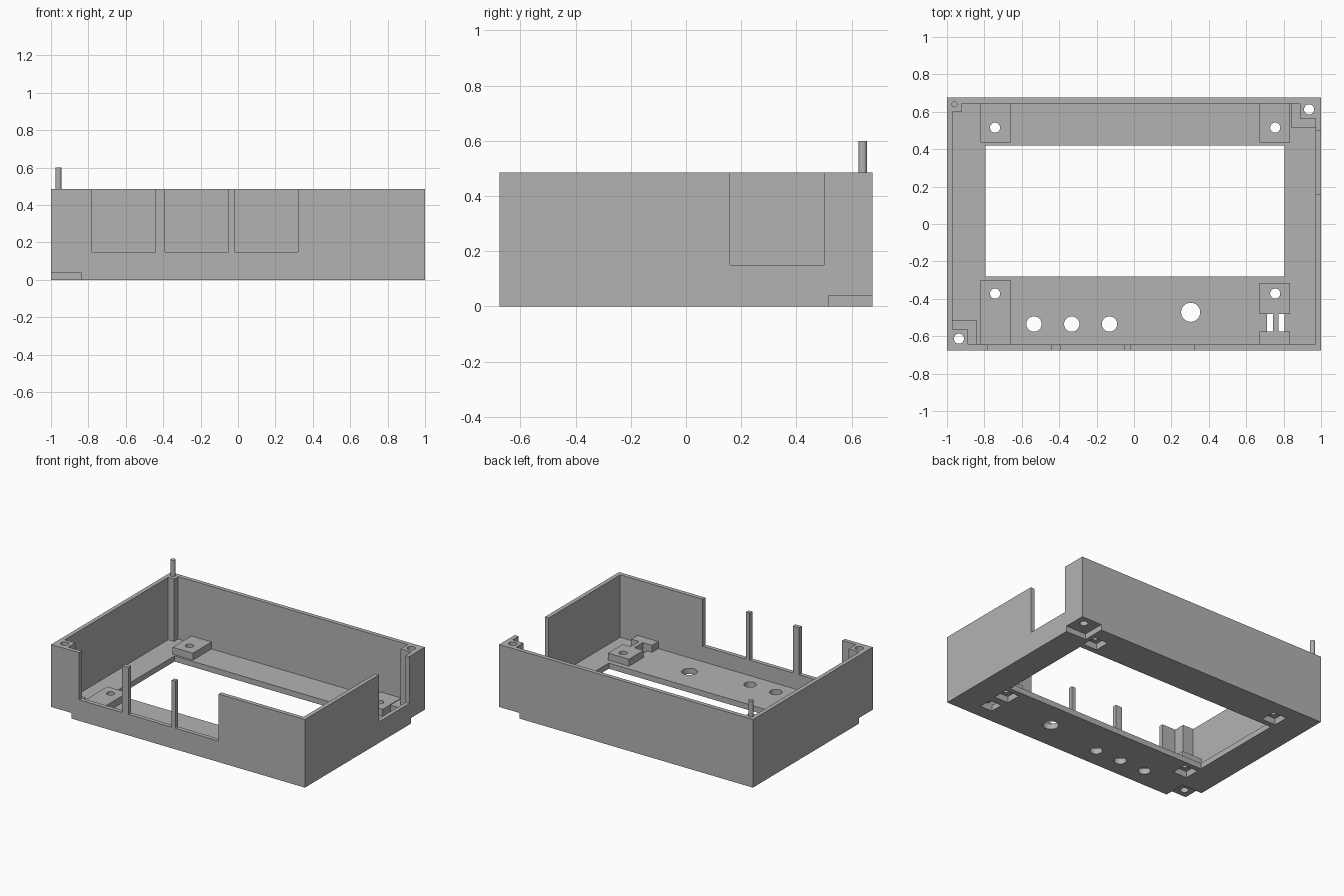
import bpy
import bmesh
from mathutils import Matrix, Vector

if "Cube" in bpy.data.objects:
    bpy.data.objects.remove(bpy.data.objects["Cube"], do_unlink=True)

# Main dimensions
W, D, H = 1.0, 0.675, 0.485      # half width, half depth, height
WALL, FLOOR, PAD = 0.03, 0.04, 0.09

grey = bpy.data.materials.new("plain grey")
grey.use_nodes = True
colour = (0.45, 0.45, 0.45, 1)
grey.diffuse_color = colour
grey.node_tree.nodes["Principled BSDF"].inputs["Base Color"].default_value = colour


def add_object(name, bm):
    mesh = bpy.data.meshes.new(name)
    bm.to_mesh(mesh)
    bm.free()
    mesh.materials.append(grey)
    obj = bpy.data.objects.new(name, mesh)
    bpy.context.scene.collection.objects.link(obj)
    return obj


def box(name, x0, x1, y0, y1, z0, z1):
    lo, hi = Vector((x0, y0, z0)), Vector((x1, y1, z1))
    bm = bmesh.new()
    matrix = Matrix.Translation((lo + hi) / 2) @ Matrix.Diagonal((hi - lo).to_4d())
    bmesh.ops.create_cube(bm, size=1, matrix=matrix)
    return add_object(name, bm)


def rod(name, x, y, r, z0, z1):
    bm = bmesh.new()
    bmesh.ops.create_cone(bm, cap_ends=True, segments=32, radius1=r, radius2=r,
                          depth=z1 - z0,
                          matrix=Matrix.Translation((x, y, (z0 + z1) / 2)))
    return add_object(name, bm)


case = box("open_case", -W, W, -D, D, 0, H)
bpy.context.view_layer.objects.active = case


def combine(tool, operation):
    mod = case.modifiers.new(tool.name, "BOOLEAN")
    mod.operation = operation
    mod.solver = "EXACT"
    mod.object = tool
    bpy.context.view_layer.objects.active = case
    bpy.ops.object.modifier_apply(modifier=mod.name)
    bpy.data.objects.remove(tool, do_unlink=True)


def cut(tool):
    combine(tool, "DIFFERENCE")


def join(tool):
    combine(tool, "UNION")


# Hollow interior and display window
cut(box("interior", -W + WALL, W - WALL, -D + WALL, D - WALL, FLOOR, 1))
cut(box("window", -0.795, 0.805, -0.28, 0.42, -1, 1))

# Connector openings in the front and side walls
for x0, x1 in ((-0.78, -0.44), (-0.39, -0.05), (-0.02, 0.32)):
    cut(box("front_opening", x0, x1, -1, -0.62, 0.15, 1))
cut(box("side_opening", 0.95, 1.1, 0.16, 0.5, 0.15, 1))

# Raised mounting pads, the cable clip and its bridge
WALL_MID = D - WALL / 2
for x0, x1, y0, y1 in ((-0.82, -0.66, 0.435, WALL_MID),
                       (0.67, 0.835, 0.435, WALL_MID),
                       (-0.82, -0.66, -WALL_MID, -0.3),
                       (0.67, 0.835, -0.48, -0.315),
                       (0.67, 0.835, -WALL_MID, -0.575),
                       (0.742, 0.772, -0.6, -0.45)):
    join(box("mounting_pad", x0, x1, y0, y1, FLOOR / 2, PAD))

# Two screw corners: pad, full-height column, recess below and through hole
for s in (-1, 1):
    def corner(name, x, y, edge, z0, z1):
        xs, ys = sorted((s * x, s * (W - edge))), sorted((s * y, s * (D - edge)))
        return box(name, *xs, *ys, z0, z1)
    join(corner("corner_pad", 0.84, 0.517, WALL / 2, FLOOR / 2, PAD))
    join(corner("screw_column", 0.887, 0.565, WALL / 2, FLOOR, H))
    cut(corner("corner_recess", 0.84, 0.517, -0.1, -0.1, FLOOR))
    cut(rod("corner_hole", s * 0.936, s * 0.613, 0.027, -1, 1))

# Alignment pin on its corner column
join(box("pin_column", -W + WALL / 2, -0.923, 0.6, WALL_MID, FLOOR / 2, H))
join(rod("pin", -0.96, 0.64, 0.016, 0.4, 0.6))

# Mounting holes with square recesses underneath
for x in (-0.743, 0.755):
    for y in (-0.372, 0.515):
        cut(box("nut_recess", x - 0.055, x + 0.055, y - 0.055, y + 0.055, -0.1, 0.045))
        cut(rod("mounting_hole", x, y, 0.027, -1, 1))

# Cable clip slots either side of the bridge
cut(box("clip_recess", 0.71, 0.805, -0.575, -0.48, -0.1, 0.045))

# Button holes and a larger knob hole
for x in (-0.535, -0.333, -0.131):
    cut(rod("button_hole", x, -0.535, 0.041, -1, 1))
cut(rod("knob_hole", 0.303, -0.472, 0.051, -1, 1))

# Flat faces with smooth round holes and pin
for obj in bpy.context.selected_objects:
    obj.select_set(False)
case.select_set(True)
bpy.context.view_layer.objects.active = case
bpy.ops.object.shade_smooth_by_angle()
